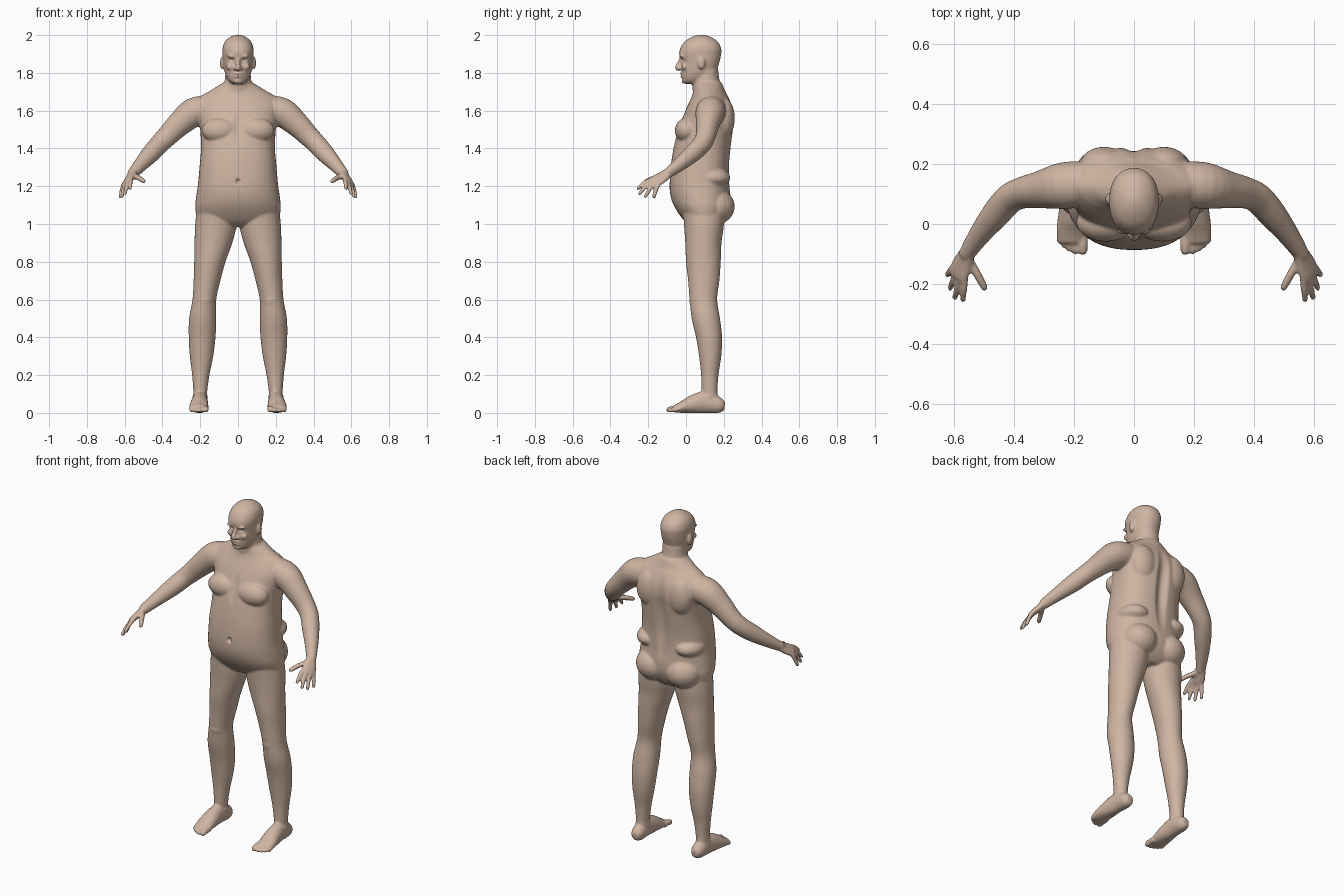
import bpy, bmesh
from math import sin, cos, pi, copysign
from mathutils import Vector, Matrix

bm = bmesh.new()


def smooth_points(pts, steps=4):
    """Catmull-Rom interpolation of every value in a list of rings."""
    out = []
    for i in range(len(pts) - 1):
        p0, p1, p2 = pts[max(i - 1, 0)], pts[i], pts[i + 1]
        p3 = pts[min(i + 2, len(pts) - 1)]
        for k in range(steps):
            t = k / steps
            out.append([0.5 * (2 * b + (c - a) * t + (2 * a - 5 * b + 4 * c - d) * t * t
                               + (3 * b - a - 3 * c + d) * t ** 3)
                        for a, b, c, d in zip(p0, p1, p2, p3)])
    return out + [list(pts[-1])]


def loft(pts, side=None, s=1, n=32):
    """Rings (x, y, z, ru, rv, exponent); flat if no side vector, else across the path."""
    pts = smooth_points([list(p) + [2] * (6 - len(p)) for p in pts])
    rings = []
    for i, (x, y, z, ru, rv, e) in enumerate(pts):
        u, v = Vector((1, 0, 0)), Vector((0, 1, 0))
        if side:
            a, b = pts[max(i - 1, 0)], pts[min(i + 1, len(pts) - 1)]
            t = (Vector(b[:3]) - Vector(a[:3])).normalized()
            u = Vector(side)
            u = (u - t * u.dot(t)).normalized()
            v = t.cross(u)
        ring = []
        for k in range(n):
            c, q = cos(2 * pi * k / n), sin(2 * pi * k / n)
            p = Vector((x, y, z)) + u * ru * copysign(abs(c) ** (2 / e), c) \
                + v * rv * copysign(abs(q) ** (2 / e), q)
            ring.append(bm.verts.new((p.x * s, p.y, max(p.z, 0))))
        rings.append(ring)
    for a, b in zip(rings, rings[1:]):
        for k in range(n):
            j = (k + 1) % n
            bm.faces.new((a[k], a[j], b[j], b[k]))
    bm.faces.new(rings[0])
    bm.faces.new(rings[-1])


def slab(rows):
    """Centred upright loft from rows (z, y_front, y_back, half_width, exponent)."""
    loft([(0, (f + b) / 2, z, w, (b - f) / 2, e) for z, f, b, w, e in rows], n=48)


def ball(c, r):
    m = Matrix.Translation(c) @ Matrix.Diagonal((*r, 1))
    bmesh.ops.create_uvsphere(bm, u_segments=24, v_segments=16, radius=1, matrix=m)


def digit(a, b, r, s, bend=0.006):
    """Finger or toe with a slight bend and a rounded tip."""
    a, b = Vector(a), Vector(b)
    mid = a.lerp(b, 0.5) + Vector((0, 0, bend))
    near = a.lerp(b, 0.9)
    loft([(*a, r, r), (*mid, r, r), (*near, r * .85, r * .85), (*b, r * .35, r * .35)],
         (1, 0.3, 0), s, 12)


# torso
slab([(.985, .03, .17, .10, 2), (1.02, -.012, .205, .205, 2.1), (1.08, -.055, .232, .226, 2.2),
      (1.14, -.080, .236, .222, 2.2), (1.21, -.087, .230, .212, 2.3), (1.31, -.080, .229, .203, 2.4),
      (1.40, -.066, .238, .196, 2.4), (1.50, -.043, .250, .200, 2.4), (1.56, -.020, .256, .212, 2.3),
      (1.62, .005, .247, .225, 2.1), (1.67, .028, .226, .205, 1.8), (1.705, .038, .207, .150, 1.7),
      (1.75, .045, .188, .075, 2)])

# neck and skull
slab([(1.64, .04, .21, .085, 2), (1.70, .036, .198, .080, 2), (1.76, .034, .178, .070, 2),
      (1.82, .05, .170, .066, 2)])
slab([(1.742, -.006, .06, .026, 2), (1.755, -.018, .09, .046, 2.1), (1.78, -.022, .13, .062, 2.2),
      (1.81, -.024, .16, .072, 2.2), (1.86, -.026, .178, .079, 2.2), (1.90, -.036, .186, .082, 2.2),
      (1.93, -.030, .186, .082, 2.2), (1.965, -.008, .168, .070, 2.1), (1.99, .030, .132, .042, 2),
      (2.002, .065, .095, .012, 2)])

# nose, lips and chin
loft([(0, -.022, 1.882, .009, .010), (0, -.036, 1.85, .011, .012),
      (0, -.044, 1.828, .016, .014), (0, -.036, 1.812, .010, .008)], (1, 0, 0), n=16)
for x in (-.016, .016):
    ball((x, -.030, 1.824), (.010, .012, .009))
ball((0, -.024, 1.795), (.024, .009, .006))
ball((0, -.023, 1.782), (.022, .009, .006))
ball((0, -.010, 1.757), (.024, .014, .014))

for s in (1, -1):
    # ear, brow and cheek
    ball((s * .084, .082, 1.852), (.012, .020, .033))
    ball((s * .033, -.024, 1.888), (.026, .012, .007))
    ball((s * .040, -.008, 1.832), (.024, .016, .018))
    # chest, shoulder blade and buttock
    ball((s * .095, .005, 1.495), (.098, .064, .068))
    ball((s * .10, .20, 1.56), (.08, .058, .11))
    ball((s * .098, .155, 1.092), (.105, .103, .095))
    # side roll at the waist
    ball((s * .125, .13, 1.245), (.085, .105, .055))

    # leg
    loft([(.112, .09, 1.12, .10, .11), (.117, .095, 1.0, .110, .106), (.130, .092, .9, .100, .096),
          (.149, .092, .8, .083, .092), (.164, .094, .7, .071, .083), (.178, .092, .6, .063, .073),
          (.187, .105, .5, .072, .075), (.190, .122, .4, .071, .069), (.193, .128, .3, .062, .059),
          (.197, .126, .2, .046, .046), (.200, .125, .1, .036, .042), (.200, .135, .03, .038, .052)],
         s=s)
    ball((s * .176, .045, .60), (.038, .028, .05))

    # foot, ankle bones and toes
    loft([(.198, .205, .036, .020, .022), (.199, .175, .040, .037, .042), (.202, .10, .056, .041, .058),
          (.205, .03, .044, .048, .047), (.208, -.02, .030, .051, .031), (.208, -.062, .020, .046, .019)],
         (1, 0, 0), s)
    ball((s * .200, .122, .085), (.042, .022, .022))
    for x, tip, r in ((.171, -.103, .017), (.196, -.102, .012), (.215, -.093, .0115),
                      (.232, -.081, .011), (.248, -.066, .011)):
        digit((x, -.03, .022), (x, tip, r * .9), r, s, .003)

    # arm
    loft([(.15, .135, 1.605, .075, .075), (.235, .128, 1.590, .078, .078), (.31, .115, 1.530, .063, .066),
          (.37, .105, 1.470, .053, .057), (.415, .085, 1.425, .050, .052), (.46, .035, 1.375, .047, .049),
          (.515, -.035, 1.315, .036, .038), (.562, -.105, 1.262, .025, .028)], (0, 1, 0), s)

    # palm, fingers and thumb
    loft([(.553, -.090, 1.273, .026, .023), (.572, -.130, 1.245, .038, .019),
          (.586, -.165, 1.225, .042, .016), (.591, -.180, 1.216, .036, .012)], (.04, .045, -.03), s)
    for base, tip in (((.564, -.178, 1.240), (.573, -.262, 1.183)),
                      ((.580, -.176, 1.228), (.600, -.252, 1.155)),
                      ((.595, -.164, 1.216), (.616, -.220, 1.139)),
                      ((.606, -.146, 1.208), (.625, -.173, 1.136))):
        digit(base, tip, .0115, s, .007)
    digit((.553, -.115, 1.255), (.494, -.222, 1.224), .014, s, .004)

# fuse all parts into one smooth skin
bmesh.ops.recalc_face_normals(bm, faces=bm.faces)
mesh = bpy.data.meshes.new("body_parts")
bm.to_mesh(mesh)
bm.free()
body = bpy.data.objects.new("body", mesh)
bpy.context.collection.objects.link(body)
remesh = body.modifiers.new("fuse", 'REMESH')
remesh.mode = 'VOXEL'
remesh.voxel_size = 0.006
soft = body.modifiers.new("soften", 'SMOOTH')
soft.factor = 0.5
soft.iterations = 5
skin = bpy.data.meshes.new_from_object(body.evaluated_get(bpy.context.evaluated_depsgraph_get()))
body.modifiers.clear()
body.data = skin


def dent(c, r, push):
    """Push skin near a point, fading out over an ellipsoid."""
    for v in skin.vertices:
        d = sum(((v.co[i] - c[i]) / r[i]) ** 2 for i in range(3))
        if d < 1:
            v.co += Vector(push) * (1 - d) ** 2


# navel, spine groove, breastbone, eye sockets and mouth line
dent((0, -.085, 1.225), (.016, .04, .02), (0, .02, 0))
dent((0, .25, 1.42), (.05, .09, .30), (0, -.022, 0))
dent((0, -.05, 1.52), (.03, .08, .12), (0, .01, 0))
dent((0, -.03, 1.788), (.025, .03, .006), (0, .006, 0))
for s in (1, -1):
    dent((s * .031, -.025, 1.868), (.022, .03, .014), (0, .010, 0))

skin.shade_smooth()
mat = bpy.data.materials.new("skin")
mat.diffuse_color = (0.62, 0.46, 0.36, 1)
skin.materials.clear()
skin.materials.append(mat)
